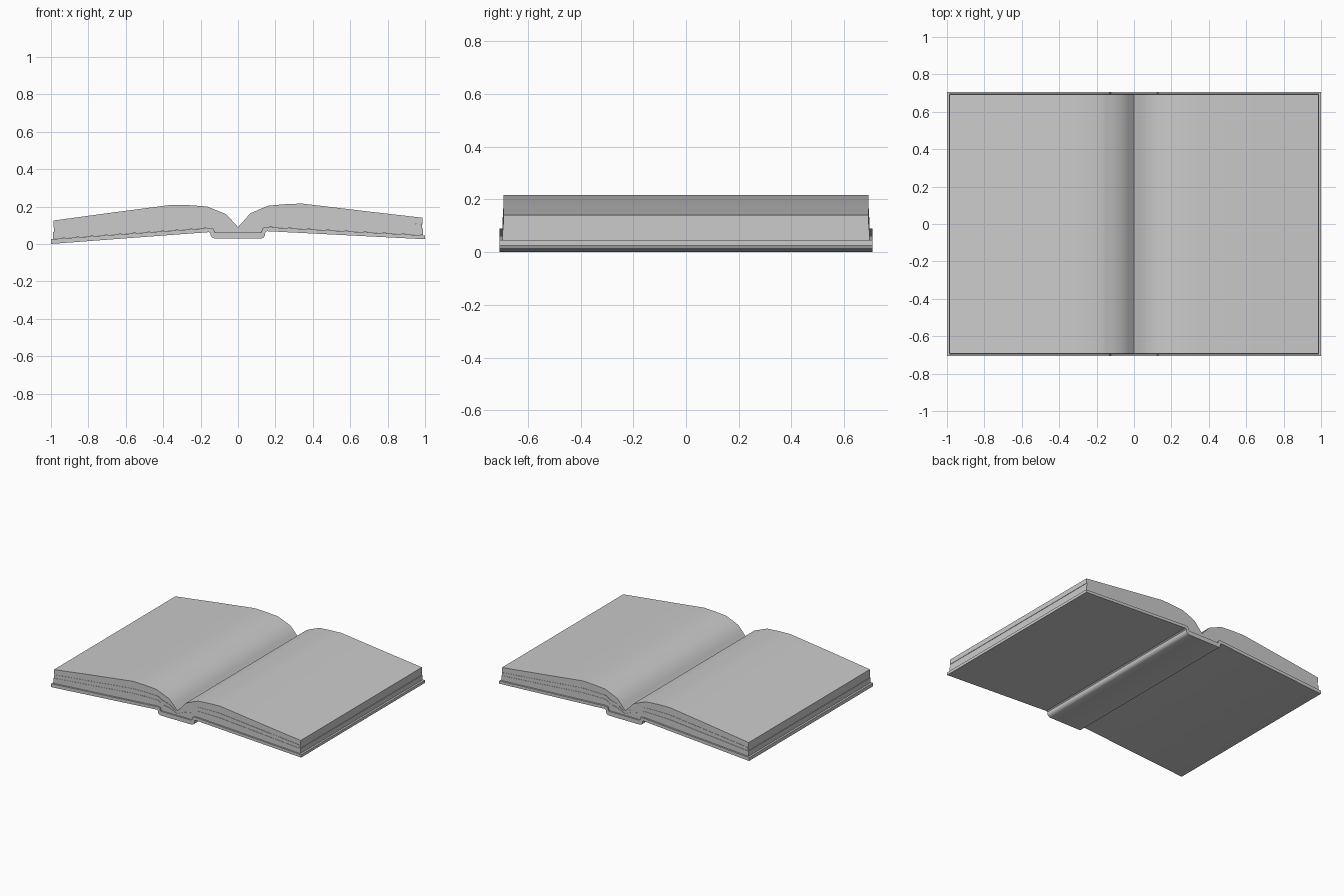
import bpy
import bmesh
import math

cube = bpy.data.objects.get("Cube")
if cube:
    bpy.data.objects.remove(cube)

grey = bpy.data.materials.new("light grey")
grey.use_nodes = True
colour = (0.6, 0.6, 0.6, 1)
grey.diffuse_color = colour
grey.node_tree.nodes["Principled BSDF"].inputs["Base Color"].default_value = colour


def interp(points, x):
    """Height of a polyline at x."""
    for (x0, z0), (x1, z1) in zip(points, points[1:]):
        if x <= x1:
            return z0 + (z1 - z0) * (x - x0) / (x1 - x0)
    return points[-1][1]


def extrude_profile(name, profile, half_depth, angle=35):
    """Solid made by sweeping an xz outline along y."""
    bm = bmesh.new()
    face = bm.faces.new([bm.verts.new((x, -half_depth, z)) for x, z in profile])
    result = bmesh.ops.extrude_face_region(bm, geom=[face])
    moved = [v for v in result["geom"] if isinstance(v, bmesh.types.BMVert)]
    bmesh.ops.translate(bm, verts=moved, vec=(0, 2 * half_depth, 0))
    bmesh.ops.recalc_face_normals(bm, faces=bm.faces)
    mesh = bpy.data.meshes.new(name)
    bm.to_mesh(mesh)
    bm.free()
    mesh.materials.append(grey)
    obj = bpy.data.objects.new(name, mesh)
    bpy.context.collection.objects.link(obj)
    bpy.ops.object.select_all(action="DESELECT")
    obj.select_set(True)
    bpy.context.view_layer.objects.active = obj
    bpy.ops.object.shade_smooth_by_angle(angle=math.radians(angle))
    return obj


# Cover: two sloping boards joined by a sunken spine with rounded corners
outer = [(-1, 0), (-0.155, 0.063), (-0.146, 0.058), (-0.146, 0.045), (-0.139, 0.034),
         (-0.125, 0.029), (0.125, 0.029), (0.139, 0.036), (0.145, 0.047),
         (0.146, 0.062), (0.155, 0.068), (1, 0.025)]
inner = [(1, 0.045), (0.15, 0.09), (0.132, 0.085), (0.124, 0.06),
         (-0.124, 0.06), (-0.132, 0.082), (-0.15, 0.085), (-1, 0.025)]
extrude_profile("cover", outer + inner, 0.707)

# Pages: each half is a stack of slightly uneven sections
page_top = [(-0.986, 0.125), (-0.7, 0.164), (-0.355, 0.209), (-0.26, 0.207), (-0.165, 0.2),
            (-0.115, 0.18), (-0.065, 0.16), (-0.03, 0.123), (0, 0.09),
            (0.03, 0.123), (0.065, 0.163), (0.115, 0.185), (0.165, 0.205),
            (0.25, 0.212), (0.34, 0.216), (0.7, 0.173), (0.986, 0.14)]
page_bottom = [(-1, 0.026), (-0.15, 0.086), (-0.12, 0.06), (0.12, 0.06),
               (0.15, 0.091), (1, 0.046)]
sections = [("lower", 0, 0.38, 0.988, 0.697), ("middle", 0.38, 0.62, 0.984, 0.695),
            ("upper", 0.62, 1, 0.987, 0.693)]
for side, sign in (("left", 1), ("right", -1)):
    xs = sorted({x for x, _ in page_top + page_bottom if 0 <= x * sign <= 0.9})
    for label, low, high, reach, half_depth in sections:
        section_xs = sorted(xs + [sign * reach])

        def layer(fraction):
            return [(x, interp(page_bottom, x) * (1 - fraction)
                     + interp(page_top, x) * fraction) for x in section_xs]

        extrude_profile(f"{side}_pages_{label}",
                        layer(low) + layer(high)[::-1], half_depth)
